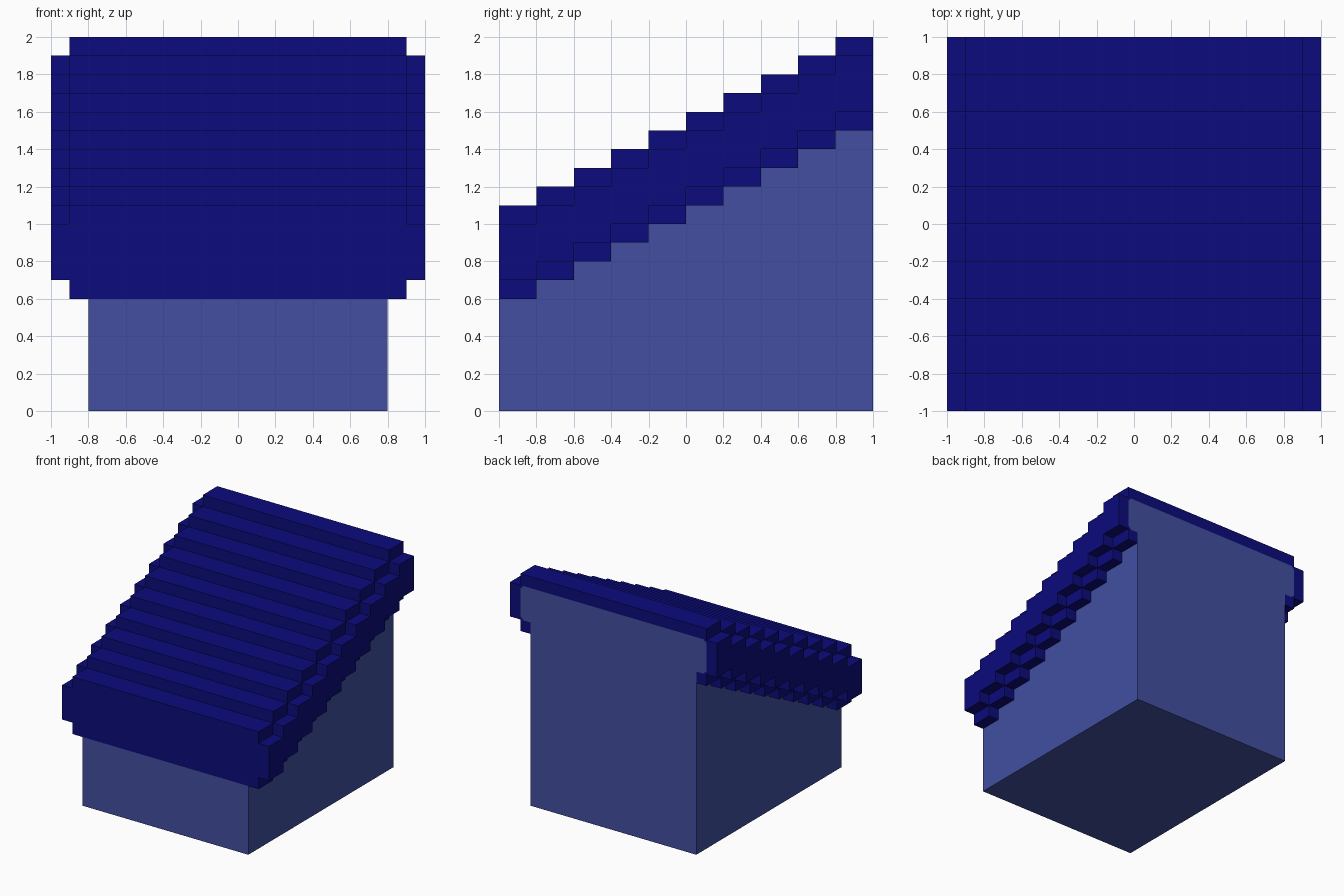
import bpy
import bmesh

cube = bpy.data.objects.get("Cube")
if cube:
    bpy.data.objects.remove(cube, do_unlink=True)


def make_material(name, rgb):
    mat = bpy.data.materials.new(name)
    mat.use_nodes = True
    mat.diffuse_color = (*rgb, 1)
    mat.node_tree.nodes["Principled BSDF"].inputs["Base Color"].default_value = (*rgb, 1)
    return mat


navy = make_material("navy blue", (0.0035, 0.0035, 0.205))
slate = make_material("slate blue", (0.054, 0.078, 0.355))


def add_prism(bm, start, end):
    """Close a solid between two matching rings of points."""
    a = [bm.verts.new(p) for p in start]
    b = [bm.verts.new(p) for p in end]
    bm.faces.new(a)
    bm.faces.new(b[::-1])
    for i in range(len(a)):
        j = (i + 1) % len(a)
        bm.faces.new((a[i], b[i], b[j], a[j]))


def slice_y(bm, outline, y0, y1, z):
    """Extrude an x-z outline along y, raised by z."""
    add_prism(bm, [(x, y0, h + z) for x, h in outline],
              [(x, y1, h + z) for x, h in outline])


def finish(bm, name, mat):
    bmesh.ops.recalc_face_normals(bm, faces=bm.faces)
    mesh = bpy.data.meshes.new(name)
    bm.to_mesh(mesh)
    bm.free()
    mesh.materials.append(mat)
    obj = bpy.data.objects.new(name, mesh)
    bpy.context.collection.objects.link(obj)
    return obj


def mirrored(half):
    return half + [(-x, z) for x, z in reversed(half)]


STEPS, RUN, RISE = 10, 0.2, 0.1

# Cross-section halves, bottom to top, relative to the first step
outer = [(0.9, 0.6), (0.9, 0.7), (1.0, 0.7), (1.0, 1.0), (0.9, 1.0), (0.9, 1.1)]
inner = [(0.8, 0.6), (0.8, 0.7), (0.87, 0.7), (0.9, 0.73), (0.9, 0.97), (0.87, 1.0)]

# Stepped roof: solid slices, with an open channel at the back
bm = bmesh.new()
for i in range(STEPS):
    y = -1 + i * RUN
    if i < STEPS - 1:
        shape = mirrored(outer)
    else:
        shape = mirrored(outer) + mirrored([(-x, z) for x, z in inner])
    slice_y(bm, shape, y, y + RUN, i * RISE)
finish(bm, "stepped_roof", navy)

# Gable infill closing the channel at the back
bm = bmesh.new()
slice_y(bm, mirrored(inner), 1 - RUN, 1, (STEPS - 1) * RISE)
finish(bm, "back_gable", slate)

# Walls: stepped side profile across the full depth
side = [(1, 0), (-1, 0)]
for i in range(STEPS):
    y, z = -1 + i * RUN, 0.6 + i * RISE
    side += [(y, z), (y + RUN, z)]
bm = bmesh.new()
add_prism(bm, [(-0.8, y, z) for y, z in side], [(0.8, y, z) for y, z in side])
finish(bm, "house_body", slate)
